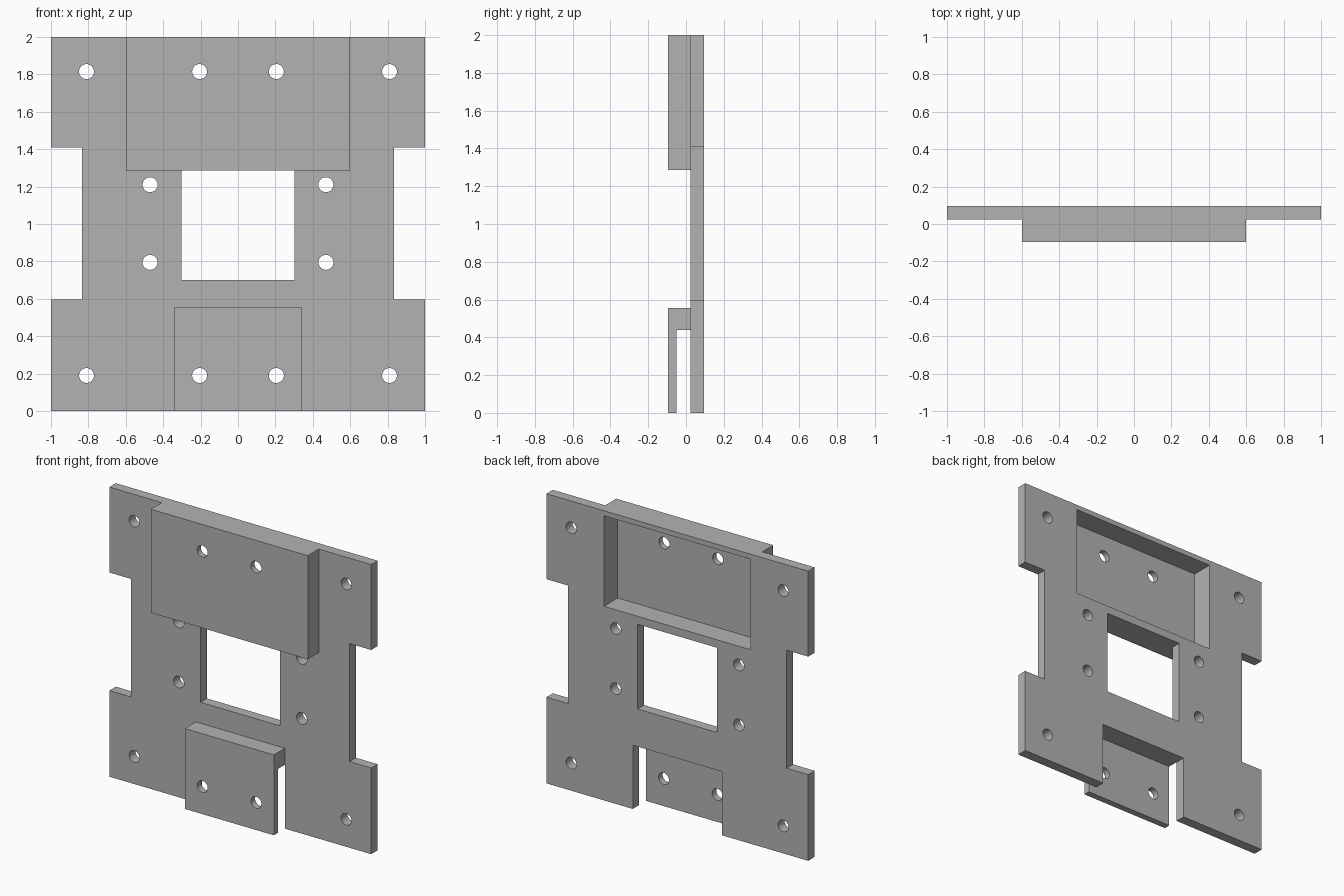
import bpy, bmesh
from math import radians
from mathutils import Matrix

cube = bpy.data.objects.get("Cube")
if cube:
    bpy.data.objects.remove(cube, do_unlink=True)

FRONT, PLATE, BACK = -0.095, 0.025, 0.095   # depth layers
THROUGH = 0.3                               # cutters run past the back


def make_object(name, bm):
    mesh = bpy.data.meshes.new(name)
    bm.to_mesh(mesh)
    bm.free()
    obj = bpy.data.objects.new(name, mesh)
    bpy.context.collection.objects.link(obj)
    return obj


def box(name, x, y, z):
    """Box from (low, high) pairs along each axis."""
    bm = bmesh.new()
    bmesh.ops.create_cube(bm, size=1)
    for v in bm.verts:
        for axis, span in enumerate((x, y, z)):
            v.co[axis] = span[v.co[axis] > 0]
    return make_object(name, bm)


def bore(name, x, z, radius=0.04):
    """Round cutter along the depth axis."""
    bm = bmesh.new()
    bmesh.ops.create_cone(bm, cap_ends=True, segments=32, radius1=radius,
                          radius2=radius, depth=1,
                          matrix=Matrix.Translation((x, 0, z)) @ Matrix.Rotation(radians(90), 4, 'X'))
    return make_object(name, bm)


def combine(body, tool, operation):
    """Apply a boolean and discard the tool."""
    tool.hide_render = True
    mod = body.modifiers.new("boolean", 'BOOLEAN')
    mod.operation, mod.solver, mod.object = operation, 'EXACT', tool
    graph = bpy.context.evaluated_depsgraph_get()
    mesh = bpy.data.meshes.new_from_object(body.evaluated_get(graph))
    body.modifiers.clear()
    body.data = mesh
    bpy.data.objects.remove(tool, do_unlink=True)


# Flat plate with a raised housing and a lower bracket block
plate = box("mounting_plate", (-1, 1), (PLATE, BACK), (0, 2))
combine(plate, box("upper_housing", (-0.6, 0.6), (FRONT, 0.06), (1.285, 2)), 'UNION')
combine(plate, box("lower_bracket", (-0.34, 0.34), (FRONT, 0.06), (0, 0.555)), 'UNION')

# Side notches, central window, housing pocket and bracket slot
openings = [
    box("left_notch", (0.835, 1.2), (-THROUGH, THROUGH), (0.595, 1.41)),
    box("right_notch", (-1.2, -0.835), (-THROUGH, THROUGH), (0.595, 1.41)),
    box("window", (-0.303, 0.303), (-THROUGH, THROUGH), (0.7, 1.285)),
    box("housing_pocket", (-0.56, 0.56), (-0.055, THROUGH), (1.34, 1.965)),
    box("bracket_slot", (-0.34, 0.34), (-0.05, THROUGH), (-0.2, 0.44)),
]

# Screw holes, mirrored left to right
hole_rows = [((0.81, 0.205), (0.19, 1.815)), ((0.47,), (0.795, 1.21))]
for columns, heights in hole_rows:
    for x in columns:
        for z in heights:
            openings += [bore("screw_hole", side * x, z) for side in (-1, 1)]

for cutter in openings:
    combine(plate, cutter, 'DIFFERENCE')

# Plain grey finish
grey = bpy.data.materials.new("plain grey")
grey.use_nodes = True
colour = (0.45, 0.45, 0.45, 1)
grey.diffuse_color = colour
grey.node_tree.nodes["Principled BSDF"].inputs["Base Color"].default_value = colour
plate.data.materials.clear()
plate.data.materials.append(grey)

# Round hole walls, crisp edges elsewhere
bpy.ops.object.select_all(action='DESELECT')
plate.select_set(True)
bpy.context.view_layer.objects.active = plate
bpy.ops.object.shade_smooth_by_angle(angle=radians(30))
